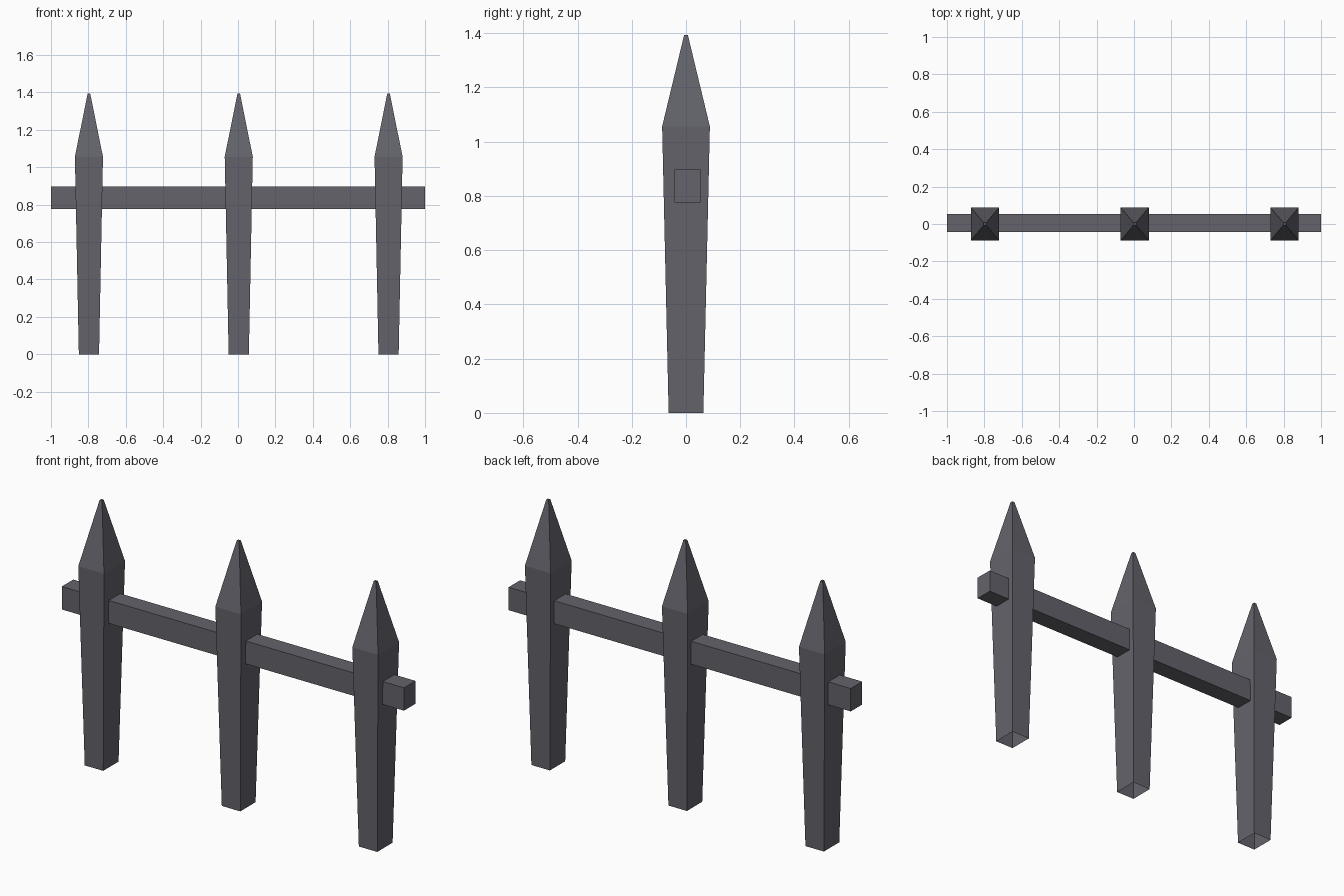
import bpy, bmesh

if "Cube" in bpy.data.objects:
    bpy.data.objects.remove(bpy.data.objects["Cube"])

iron = bpy.data.materials.new("dark iron")
iron.diffuse_color = (0.125, 0.125, 0.147, 1)
iron.use_nodes = True
iron.node_tree.nodes["Principled BSDF"].inputs["Base Color"].default_value = iron.diffuse_color


def lofted(name, rings, axis_offset, cap_start):
    """Stack rectangular rings (half x, half y, z) into a flat-faced solid."""
    bm = bmesh.new()
    loops = []
    for hx, hy, z in rings:
        loops.append([bm.verts.new((sx * hx, sy * hy, z))
                      for sx, sy in ((-1, -1), (1, -1), (1, 1), (-1, 1))])
    for low, high in zip(loops, loops[1:]):
        for i in range(4):
            j = (i + 1) % 4
            bm.faces.new((low[i], low[j], high[j], high[i]))
    bm.faces.new(loops[-1])
    if cap_start:
        bm.faces.new(loops[0][::-1])
    mesh = bpy.data.meshes.new(name)
    bm.to_mesh(mesh)
    bm.free()
    mesh.materials.append(iron)
    obj = bpy.data.objects.new(name, mesh)
    obj.location = axis_offset
    bpy.context.collection.objects.link(obj)
    return obj


# Three tapered posts with spear points, open underneath
POST = [(0.054, 0.064, 0), (0.075, 0.088, 1.056), (0.007, 0.007, 1.393)]
for n in range(3):
    lofted(f"fence_post_{n + 1}", POST, (0.004 + (n - 1) * 0.801, 0, 0), False)

# Horizontal rail running through the posts
lofted("cross_rail", [(1.0, 0.048, 0.776), (1.0, 0.048, 0.897)], (0, 0.005, 0), True)
